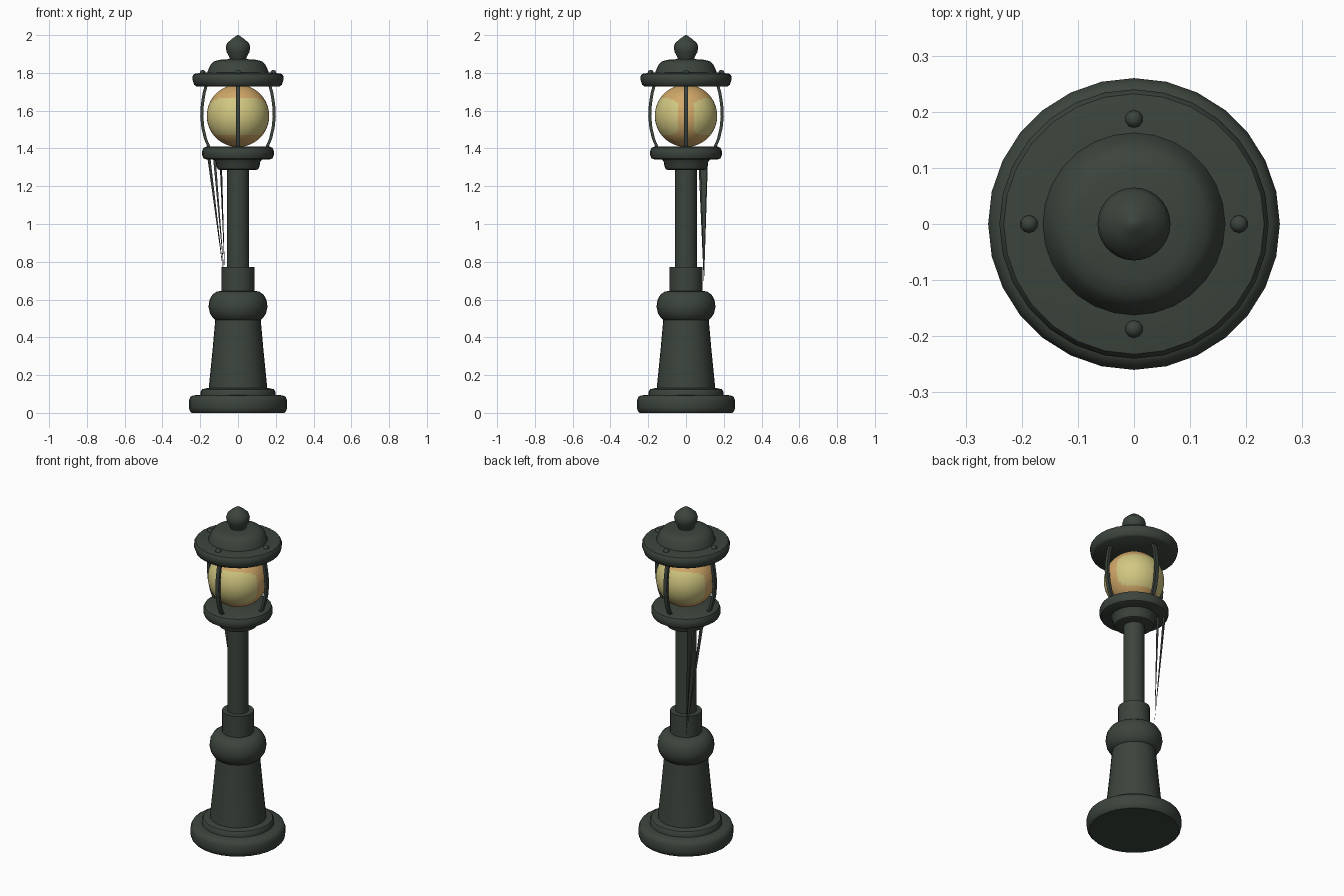
import bpy, bmesh, math
from mathutils import Vector

if "Cube" in bpy.data.objects:
    bpy.data.objects.remove(bpy.data.objects["Cube"])


def material(name, rgb):
    m = bpy.data.materials.new(name)
    m.diffuse_color = (*rgb, 1)
    m.use_nodes = True
    m.node_tree.nodes["Principled BSDF"].inputs["Base Color"].default_value = m.diffuse_color
    return m


IRON = material("dark green iron", (0.045, 0.058, 0.046))
YELLOW = material("pale yellow glass", (0.64, 0.57, 0.22))
AMBER = material("amber glass", (0.64, 0.39, 0.14))


def finish(name, bm, mats, angle=40):
    bmesh.ops.recalc_face_normals(bm, faces=bm.faces)
    me = bpy.data.meshes.new(name)
    bm.to_mesh(me)
    bm.free()
    for m in mats:
        me.materials.append(m)
    me.shade_smooth()
    me.set_sharp_from_angle(angle=math.radians(angle))
    ob = bpy.data.objects.new(name, me)
    bpy.context.collection.objects.link(ob)
    return ob


def lathe(name, profile, segs=28):
    """Spin (radius, z) points into a closed round solid."""
    bm = bmesh.new()
    rings = []
    for r, z in profile:
        rings.append([bm.verts.new((r * math.cos(2 * math.pi * i / segs),
                                    r * math.sin(2 * math.pi * i / segs), z))
                      for i in range(segs)])
    for a, b in zip(rings, rings[1:]):
        for i in range(segs):
            j = (i + 1) % segs
            bm.faces.new((a[i], a[j], b[j], b[i]))
    bm.faces.new(rings[0])
    bm.faces.new(rings[-1])
    return finish(name, bm, [IRON])


# Foot and tapered pedestal
lathe("base_disc", [(0.245, 0), (0.256, 0.012), (0.26, 0.03), (0.26, 0.065),
                    (0.252, 0.085), (0.238, 0.093), (0.19, 0.095)])
lathe("base_step", [(0.198, 0.085), (0.198, 0.112), (0.19, 0.125), (0.165, 0.131), (0.14, 0.132)])
lathe("pedestal", [(0.156, 0.12), (0.135, 0.33), (0.118, 0.52)])
lathe("bulge", [(0.11, 0.485), (0.132, 0.502), (0.149, 0.528), (0.156, 0.562),
                (0.151, 0.598), (0.135, 0.627), (0.11, 0.643), (0.08, 0.646)])

# Post
lathe("neck", [(0.087, 0.63), (0.087, 0.772)])
lathe("pole", [(0.058, 0.76), (0.057, 1.30)])

# Lamp tray
lathe("tray_underside", [(0.09, 1.285), (0.106, 1.29), (0.114, 1.305), (0.118, 1.33), (0.135, 1.35)])
lathe("tray", [(0.165, 1.341), (0.183, 1.348), (0.19, 1.365), (0.19, 1.385),
               (0.183, 1.403), (0.168, 1.41)])

# Roof, dome and finial
lathe("roof", [(0.222, 1.729), (0.232, 1.737), (0.24, 1.76), (0.24, 1.783),
               (0.232, 1.795), (0.21, 1.798), (0.165, 1.803)])
lathe("dome", [(0.165, 1.795), (0.158, 1.815), (0.147, 1.84), (0.13, 1.86),
               (0.10, 1.869), (0.045, 1.873)])
lathe("finial", [(0.042, 1.868), (0.047, 1.887), (0.06, 1.91), (0.065, 1.935),
                 (0.058, 1.957), (0.035, 1.978), (0.015, 1.992), (0.003, 2.0)])

# Glass globe: yellow panels at front and back on amber
bm = bmesh.new()
bmesh.ops.create_uvsphere(bm, u_segments=72, v_segments=52, radius=0.165)
for f in bm.faces:
    c = f.calc_center_median()
    u = math.atan2(abs(c.x), abs(c.y)) / math.radians(75)
    v = (c.z + 0.006) / 0.097
    f.material_index = 0 if u ** 6 + v ** 6 < 1 else 1
globe = finish("globe", bm, [YELLOW, AMBER])
globe.location.z = 1.573

# Curved cage bars with a rivet above each
path = [(0.15, 1.40), (0.172, 1.45), (0.186, 1.51), (0.192, 1.57),
        (0.189, 1.63), (0.18, 1.69), (0.167, 1.74)]
for k, side in enumerate(("right", "back", "left", "front")):
    a = k * math.pi / 2
    out = Vector((math.cos(a), math.sin(a), 0))
    across = Vector((-math.sin(a), math.cos(a), 0))
    bm = bmesh.new()
    rings = []
    for r, z in path:
        mid = out * r + Vector((0, 0, z))
        rings.append([bm.verts.new(mid + across * s * 0.011 + out * t * 0.008)
                      for s, t in ((-1, -1), (1, -1), (1, 1), (-1, 1))])
    for p, q in zip(rings, rings[1:]):
        for i in range(4):
            j = (i + 1) % 4
            bm.faces.new((p[i], p[j], q[j], q[i]))
    bm.faces.new(rings[0])
    bm.faces.new(rings[-1])
    finish("cage_bar_" + side, bm, [IRON])

    bm = bmesh.new()
    bmesh.ops.create_uvsphere(bm, u_segments=10, v_segments=8, radius=0.016)
    rivet = finish("rivet_" + side, bm, [IRON])
    rivet.location = out * 0.187 + Vector((0, 0, 1.80))

# Thin stays running from the tray down to the neck at the back left
foot = Vector((-0.068, 0.095, 0.675))
tops = [((-0.162, 0.065, 1.35), (-0.146, 0.075, 1.35)),
        ((-0.132, 0.112, 1.35), (-0.118, 0.105, 1.35)),
        ((-0.098, 0.075, 1.35), (-0.086, 0.112, 1.35))]
for n, (p, q) in enumerate(tops):
    p, q = Vector(p), Vector(q)
    bm = bmesh.new()
    vs = [bm.verts.new(c) for c in (p, q, (p + q) / 2 + Vector((0.004, 0.008, 0)), foot)]
    for tri in ((0, 1, 2), (0, 1, 3), (1, 2, 3), (2, 0, 3)):
        bm.faces.new([vs[i] for i in tri])
    finish("stay_%d" % (n + 1), bm, [IRON], 20)
